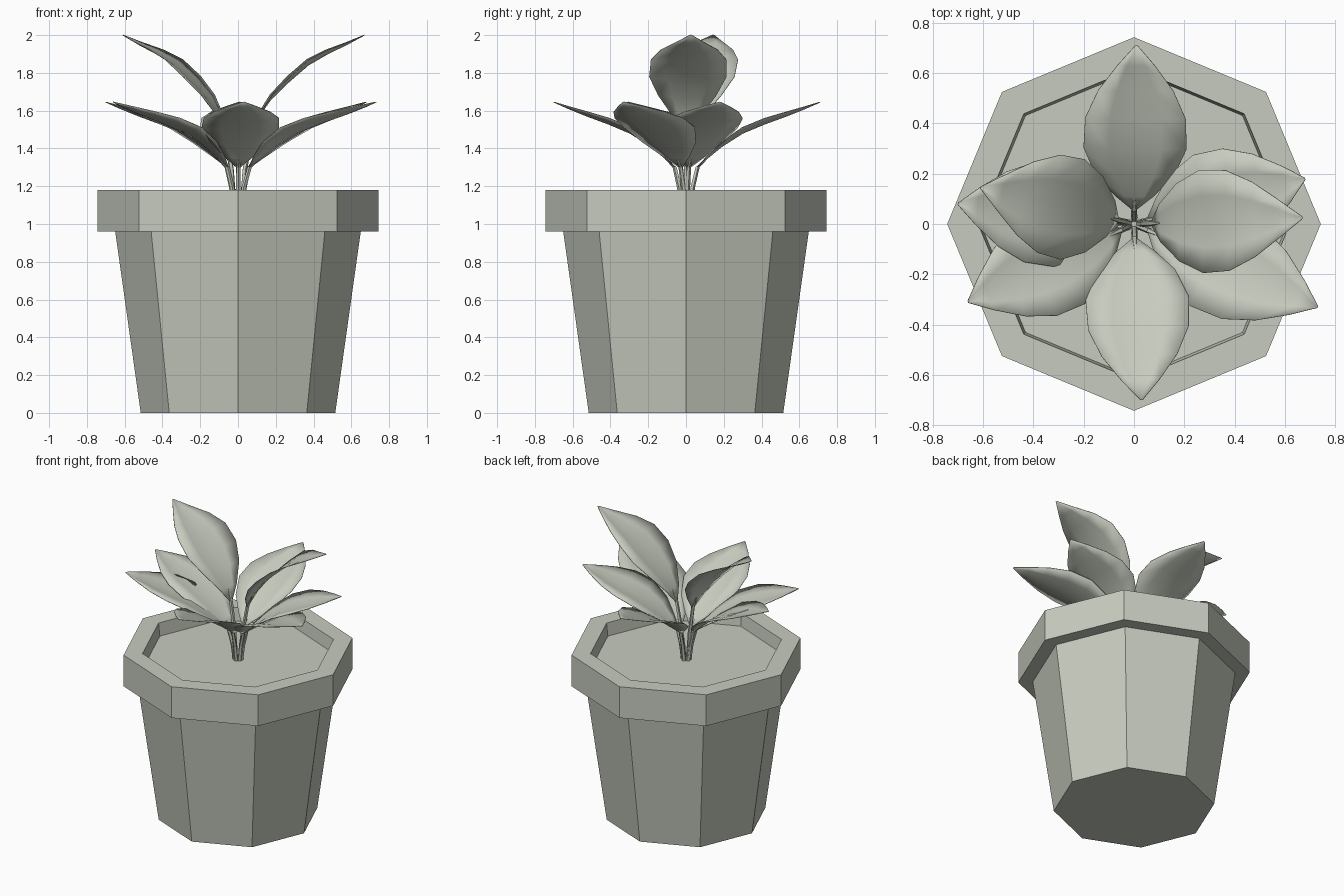
import bpy, bmesh, math
from mathutils import Vector, Matrix

cube = bpy.data.objects.get("Cube")
if cube:
    bpy.data.objects.remove(cube)

clay = bpy.data.materials.new("pale grey green")
clay.use_nodes = True
colour = (0.57, 0.60, 0.52, 1)
clay.diffuse_color = colour
clay.node_tree.nodes["Principled BSDF"].inputs["Base Color"].default_value = colour


def add_object(name, bm):
    bmesh.ops.recalc_face_normals(bm, faces=bm.faces)
    mesh = bpy.data.meshes.new(name)
    bm.to_mesh(mesh)
    bm.free()
    mesh.materials.append(clay)
    obj = bpy.data.objects.new(name, mesh)
    bpy.context.collection.objects.link(obj)
    return obj


def lathe(name, profile, sides=8):
    """Turn (radius, height) points around z and cap both ends."""
    bm = bmesh.new()
    rings = [[bm.verts.new((r * math.cos(math.tau * i / sides),
                            r * math.sin(math.tau * i / sides), z))
              for i in range(sides)] for r, z in profile]
    for low, high in zip(rings, rings[1:]):
        for i in range(sides):
            j = (i + 1) % sides
            bm.faces.new((low[i], low[j], high[j], high[i]))
    bm.faces.new(rings[0])
    bm.faces.new(rings[-1])
    return add_object(name, bm)


# Pot: tapered body, overhanging rim, inner lip and soil surface
SOIL = 1.09
lathe("pot", [(0.515, 0), (0.65, 0.96), (0.743, 0.96), (0.743, 1.18),
              (0.62, 1.18), (0.61, SOIL)])

# Leaf midribs as (reach, height), and half widths at the same stations
LOW = [(0.06, 1.30), (0.11, 1.345), (0.19, 1.41), (0.30, 1.48),
       (0.42, 1.53), (0.53, 1.57), (0.63, 1.61), (0.71, 1.645)]
HIGH = [(0.07, 1.48), (0.10, 1.56), (0.17, 1.66), (0.26, 1.75),
        (0.36, 1.84), (0.46, 1.90), (0.56, 1.95), (0.65, 2.0)]
WIDTHS = [0.012, 0.075, 0.155, 0.205, 0.20, 0.15, 0.075, 0.004]


def add_leaf(name, tip_x, tip_y, midrib):
    turn = Matrix.Rotation(math.atan2(tip_y, tip_x), 4, "Z")
    stretch = math.hypot(tip_x, tip_y) / midrib[-1][0]
    # Blade: cupped sheet with a soft crease along the midrib
    bm = bmesh.new()
    rows = []
    for (r, z), w in zip(midrib, WIDTHS):
        rows.append([bm.verts.new(turn @ Vector(
            (r * stretch, v * w, z + 0.15 * w * abs(v))))
            for v in (-1, -0.5, 0, 0.5, 1)])
    for a, b in zip(rows, rows[1:]):
        for i in range(4):
            bm.faces.new((a[i], b[i], b[i + 1], a[i + 1]))
    blade = add_object(name, bm)
    blade.data.shade_smooth()
    skin = blade.modifiers.new("thickness", "SOLIDIFY")
    skin.thickness = 0.004
    skin.offset = 0

    # Stem: thin bent tube from the soil to the blade
    r, z = midrib[0]
    path = [(0.02, SOIL - 0.01), (0.035, (SOIL + z) / 2),
            (r * stretch, z), (midrib[1][0] * stretch, midrib[1][1])]
    bm = bmesh.new()
    rings = []
    for (pr, pz), size in zip(path, (0.014, 0.013, 0.012, 0.004)):
        rings.append([bm.verts.new(turn @ Vector(
            (pr + size * math.cos(t * math.tau / 5),
             size * math.sin(t * math.tau / 5), pz))) for t in range(5)])
    for a, b in zip(rings, rings[1:]):
        for i in range(5):
            j = (i + 1) % 5
            bm.faces.new((a[i], a[j], b[j], b[i]))
    bm.faces.new(rings[0])
    bm.faces.new(rings[-1])
    add_object(name + "_stem", bm)


# Six low leaves around two tall ones
add_leaf("back_leaf", 0.01, 0.71, LOW)
add_leaf("front_leaf", 0.03, -0.70, LOW)
add_leaf("front_left_leaf", 0.73, -0.33, LOW)
add_leaf("front_right_leaf", -0.66, -0.31, LOW)
add_leaf("back_left_leaf", 0.68, 0.18, LOW)
add_leaf("back_right_leaf", -0.70, 0.08, LOW)
add_leaf("tall_left_leaf", 0.67, 0.025, HIGH)
add_leaf("tall_right_leaf", -0.61, 0.145, HIGH)
